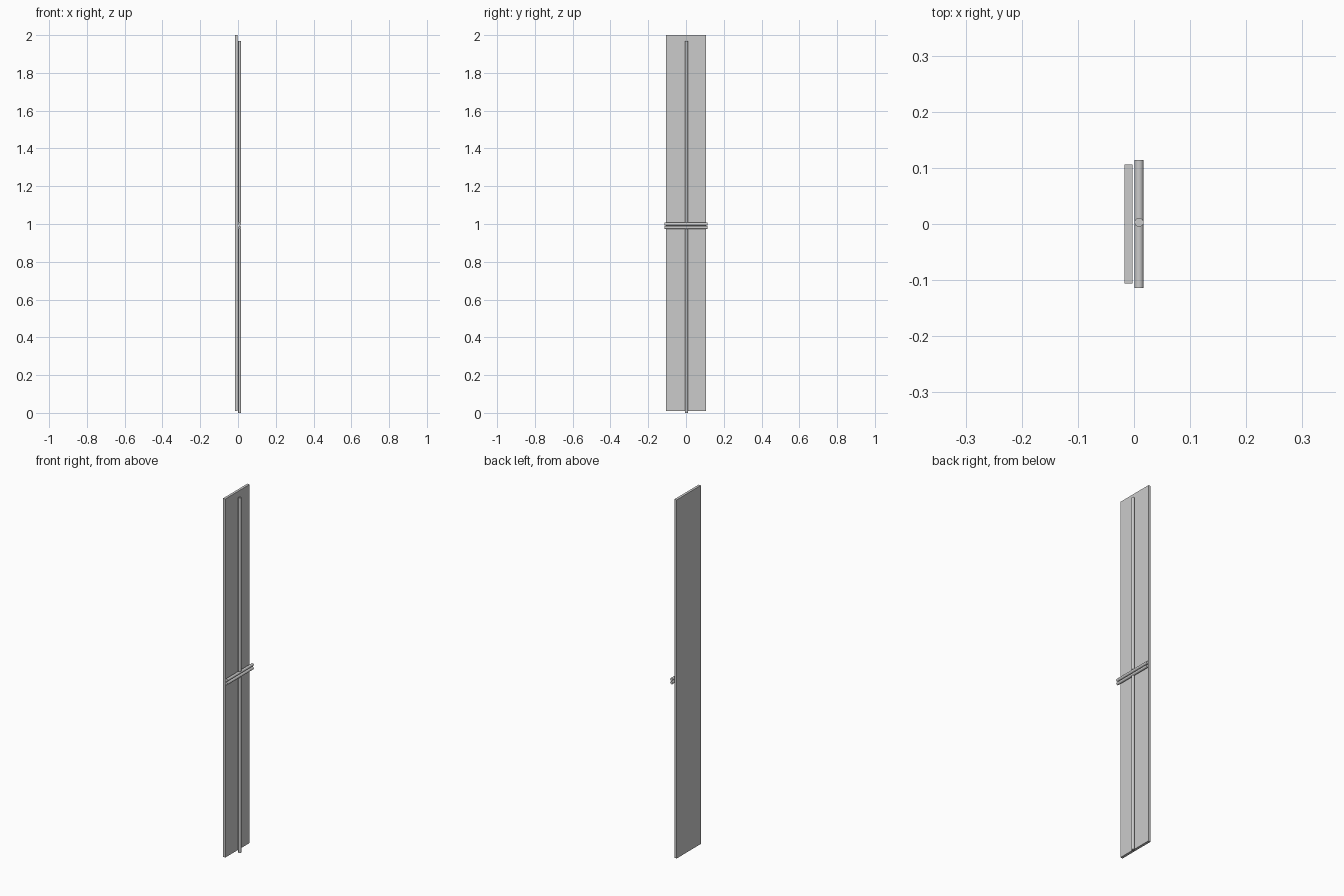
import bpy
import math

if "Cube" in bpy.data.objects:
    bpy.data.objects.remove(bpy.data.objects["Cube"])

ROD_X = 0.009
ROD_R = 0.008


def rod(name, centre, length, along_y=False):
    rot = (math.pi / 2, 0, 0) if along_y else (0, 0, 0)
    bpy.ops.mesh.primitive_cylinder_add(vertices=32, radius=ROD_R, depth=length,
                                        location=centre, rotation=rot)
    bpy.context.object.name = name
    bpy.ops.object.shade_smooth_by_angle()


# Tall flat backing panel
bpy.ops.mesh.primitive_cube_add(size=1, location=(-0.0100, 0, 1.005))
panel = bpy.context.object
panel.name = "back_panel"
panel.scale = (0.014, 0.212, 1.99)

# Two vertical rods, above and below the crossbars
for name, z0, z1 in (("upper_rod", 1.008, 1.97), ("lower_rod", 0.0, 0.973)):
    rod(name, (ROD_X, 0.003, (z0 + z1) / 2), z1 - z0)

# Pair of horizontal crossbars
for name, z in (("upper_crossbar", 1.0), ("lower_crossbar", 0.981)):
    rod(name, (ROD_X, 0, z), 0.228, along_y=True)
